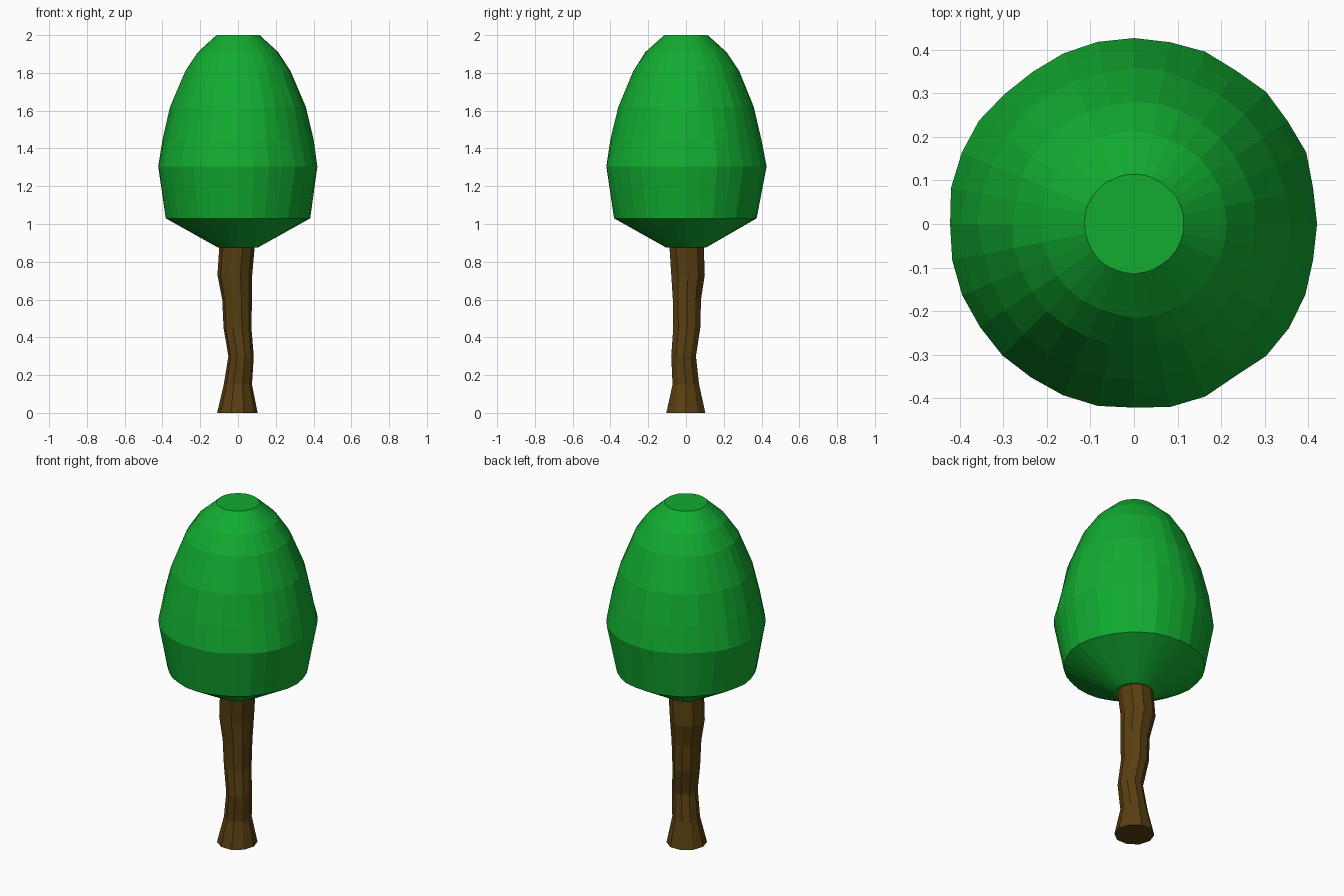
import bpy, bmesh, math, random

if "Cube" in bpy.data.objects:
    bpy.data.objects.remove(bpy.data.objects["Cube"])

random.seed(4)


def material(name, color):
    m = bpy.data.materials.new(name)
    m.diffuse_color = color
    m.use_nodes = True
    m.node_tree.nodes["Principled BSDF"].inputs["Base Color"].default_value = m.diffuse_color
    return m


def loft(name, rings, sides, jitter, mat):
    """Closed, flat-shaded skin over rings of (centre x, centre y, z, radius)."""
    bm = bmesh.new()
    loops = []
    for cx, cy, z, r in rings:
        loop = []
        for i in range(sides):
            a = 2 * math.pi * i / sides
            rr = r * (1 + random.uniform(-jitter, jitter))
            loop.append(bm.verts.new((cx + rr * math.cos(a), cy + rr * math.sin(a), z)))
        loops.append(loop)
    for lo, hi in zip(loops, loops[1:]):
        for i in range(sides):
            j = (i + 1) % sides
            bm.faces.new((lo[i], lo[j], hi[j], hi[i]))
    bm.faces.new(loops[0][::-1])
    bm.faces.new(loops[-1])
    me = bpy.data.meshes.new(name)
    bm.to_mesh(me)
    bm.free()
    me.materials.append(mat)
    ob = bpy.data.objects.new(name, me)
    bpy.context.collection.objects.link(ob)
    return ob


bark = material("bark", (0.10, 0.05, 0.006, 1))
leaves = material("leaves", (0.006, 0.41, 0.03, 1))

# Crooked trunk with a flared foot
loft("trunk", [
    (-0.003, 0.0, 0.0, 0.108),
    (0.0, 0.0, 0.15, 0.074),
    (0.016, -0.013, 0.30, 0.068),
    (-0.003, 0.004, 0.45, 0.074),
    (-0.005, 0.004, 0.60, 0.079),
    (-0.017, 0.011, 0.73, 0.093),
    (-0.005, 0.003, 0.89, 0.095),
], 10, 0.02, bark)

# Egg-shaped leaf crown with a flat top
loft("leaf_crown", [
    (0, 0, 0.875, 0.105),
    (0, 0, 1.03, 0.378),
    (0, 0, 1.305, 0.424),
    (0, 0, 1.45, 0.396),
    (0, 0, 1.62, 0.356),
    (0, 0, 1.81, 0.280),
    (0, 0, 1.91, 0.213),
    (0, 0, 2.0, 0.114),
], 32, 0.012, leaves)
